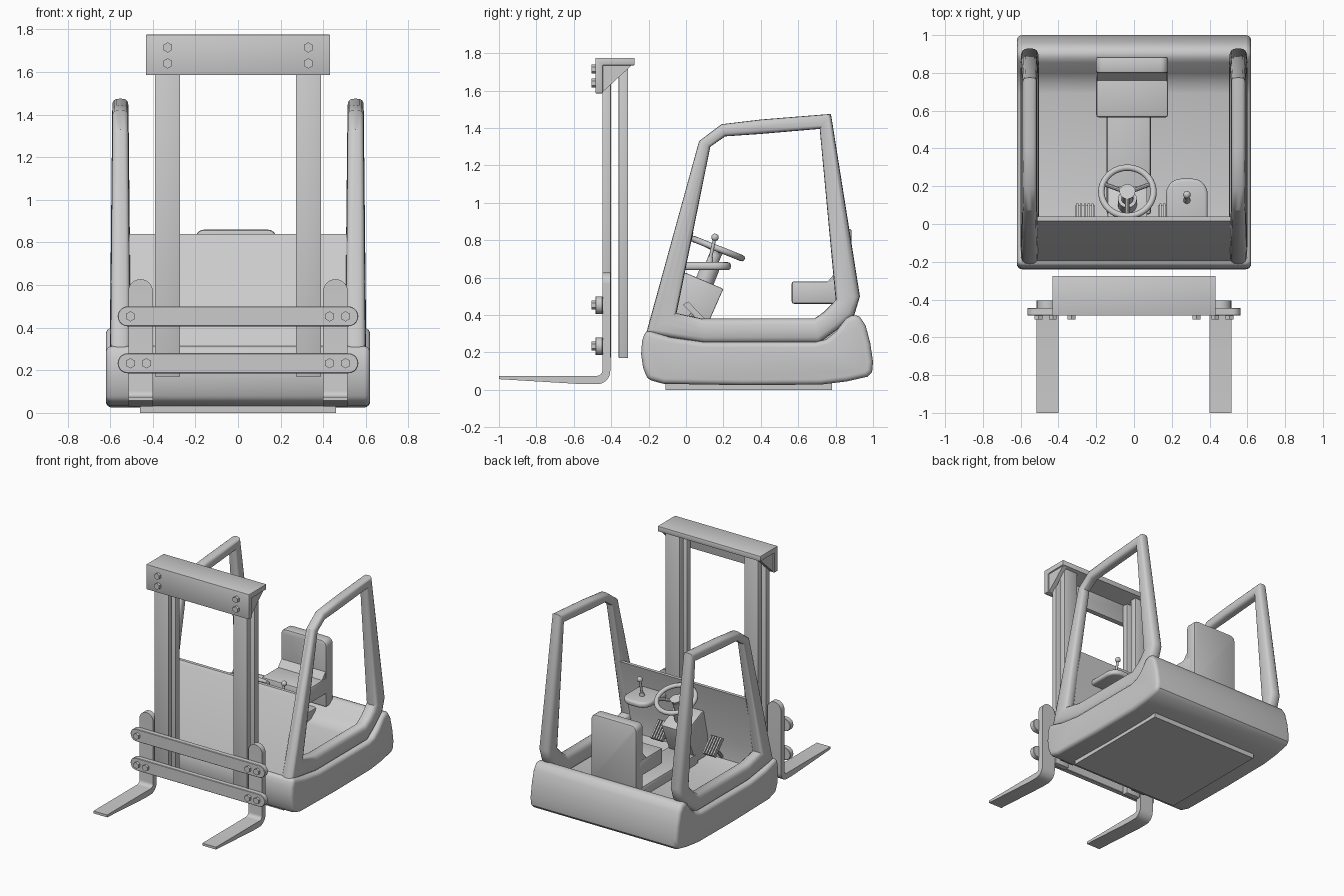
import bpy, bmesh, math
from mathutils import Vector

if "Cube" in bpy.data.objects:
    bpy.data.objects.remove(bpy.data.objects["Cube"])

SIDES = ((-1, "left"), (1, "right"))


def finish(name, bm, bevel=0.0, segs=2, limit=50):
    bmesh.ops.recalc_face_normals(bm, faces=bm.faces)
    if bevel:
        edges = [e for e in bm.edges if len(e.link_faces) == 2
                 and e.calc_face_angle() > math.radians(limit)]
        bmesh.ops.bevel(bm, geom=edges, offset=bevel, segments=segs,
                        profile=0.5, affect='EDGES', clamp_overlap=True)
    me = bpy.data.meshes.new(name)
    bm.to_mesh(me)
    bm.free()
    ob = bpy.data.objects.new(name, me)
    bpy.context.collection.objects.link(ob)
    bpy.ops.object.select_all(action='DESELECT')
    ob.select_set(True)
    bpy.context.view_layer.objects.active = ob
    bpy.ops.object.shade_smooth_by_angle(angle=math.radians(35))
    return ob


def prism(name, axis, pts, a, b, bevel=0.0, segs=2, limit=50):
    """Extrude a 2D profile along an axis (the other two axes in xyz order)."""
    bm = bmesh.new()

    def place(p, h):
        c = list(p)
        c.insert("xyz".index(axis), h)
        return bm.verts.new(c)
    r0, r1 = ([place(p, h) for p in pts] for h in (a, b))
    bm.faces.new(r0)
    bm.faces.new(r1)
    n = len(pts)
    for i in range(n):
        j = (i + 1) % n
        bm.faces.new((r0[i], r0[j], r1[j], r1[i]))
    return finish(name, bm, bevel, segs, limit)


def box(name, x, y, z, bevel=0.0):
    return prism(name, 'z', [(x[0], y[0]), (x[1], y[0]), (x[1], y[1]), (x[0], y[1])],
                 z[0], z[1], bevel)


def arc(cx, cy, r, a0, a1, n=8):
    return [(cx + r * math.cos(math.radians(a0 + (a1 - a0) * i / n)),
             cy + r * math.sin(math.radians(a0 + (a1 - a0) * i / n))) for i in range(n + 1)]


def rod(name, p, q, r, r2=None, n=16):
    p, q = Vector(p), Vector(q)
    bm = bmesh.new()
    bmesh.ops.create_cone(bm, cap_ends=True, segments=n, radius1=r,
                          radius2=r if r2 is None else r2, depth=(q - p).length)
    ob = finish(name, bm)
    ob.location = (p + q) / 2
    ob.rotation_euler = (q - p).to_track_quat('Z', 'Y').to_euler()
    return ob


def bolt(x, z):
    rod("bolt", (x, -0.48, z), (x, -0.505, z), 0.024, n=6)


# Lower body and floor
prism("body", 'x', [(-0.215, 0.32), (-0.235, 0.26), (-0.24, 0.19), (-0.23, 0.12), (-0.205, 0.055),
                    (-0.12, 0.032), (0.3, 0.025), (0.72, 0.028), (0.86, 0.045), (0.97, 0.07),
                    (0.995, 0.095), (1.0, 0.15), (0.985, 0.25), (0.96, 0.345), (0.93, 0.39),
                    (0.895, 0.405), (0.855, 0.38), (0.8, 0.31), (0.75, 0.27), (0.69, 0.255),
                    (0.1, 0.255), (-0.08, 0.28)], -0.62, 0.62, 0.028, 4)
box("base_plate", (-0.46, 0.46), (-0.11, 0.78), (0, 0.06))
box("floor_tunnel", (-0.145, 0.09), (0.05, 0.87), (0.24, 0.33), 0.015)

# Sloped front panel
prism("front_panel", 'x', [(-0.205, 0.29), (0.0, 0.82), (0.015, 0.84), (0.04, 0.84),
                           (-0.06, 0.42), (-0.06, 0.27)], -0.53, 0.53)

# Side frames: rounded section swept between an outer and an inner outline
RING = [(-0.215, 0.295, -0.05, 0.41), (0.07, 1.33, 0.13, 1.30), (0.19, 1.42, 0.21, 1.355),
        (0.40, 1.445, 0.40, 1.368), (0.775, 1.475, 0.715, 1.395), (0.93, 0.50, 0.80, 0.48),
        (0.90, 0.40, 0.77, 0.45), (0.82, 0.33, 0.735, 0.415), (0.71, 0.25, 0.685, 0.38),
        (0.1, 0.25, 0.09, 0.38)]
for s, side in SIDES:
    bm = bmesh.new()
    rows, n = [], 16
    for oy, oz, iy, iz in RING:
        half = 0.038 if oz > 0.6 else 0.048
        row = []
        for k in range(n):
            c, d = math.cos(math.tau * k / n), math.sin(math.tau * k / n)
            u = math.copysign(abs(c) ** 0.65, c)
            t = 0.5 + 0.5 * math.copysign(abs(d) ** 0.65, d)
            row.append(bm.verts.new((s * (0.552 + half * u), oy + (iy - oy) * t, oz + (iz - oz) * t)))
        rows.append(row)
    for i in range(len(rows)):
        a, b = rows[i], rows[(i + 1) % len(rows)]
        for k in range(n):
            m = (k + 1) % n
            bm.faces.new((a[k], a[m], b[m], b[k]))
    finish(side + "_side_frame", bm)

# Seat
box("seat_cushion", (-0.2, 0.18), (0.565, 0.85), (0.46, 0.58), 0.012)
prism("seat_fillet", 'x', [(0.755, 0.575), (0.805, 0.635), (0.82, 0.575)], -0.195, 0.175)
prism("seat_back", 'y', [(-0.2, 0.36), (0.18, 0.36)] + arc(0.14, 0.82, 0.04, 0, 90, 4)
      + arc(-0.16, 0.82, 0.04, 90, 180, 4), 0.8, 0.885, 0.01)

# Steering column and wheel
prism("steering_console", 'x', [(-0.14, 0.27), (-0.02, 0.62), (0.0, 0.625), (0.2, 0.54),
                                (0.125, 0.37), (0.08, 0.27)], -0.14, 0.07, 0.006)
hub = Vector((-0.035, 0.17, 0.755))
axis = Vector((0, 0.37, 0.93)).normalized()
rod("steering_column", hub - axis * 0.19, hub - axis * 0.1, 0.05)
rod("steering_shaft", hub - axis * 0.11, hub - axis * 0.01, 0.032)
rod("steering_hub", hub - axis * 0.05, hub + axis * 0.005, 0.026, 0.042)
bpy.ops.mesh.primitive_torus_add(major_radius=0.138, minor_radius=0.017, major_segments=40,
                                 minor_segments=12, location=hub,
                                 rotation=axis.to_track_quat('Z', 'Y').to_euler())
bpy.context.object.name = "steering_wheel"
bpy.ops.object.shade_smooth()
across = axis.cross(Vector((1, 0, 0)))
for a in (20, 160, 270):
    d = Vector((1, 0, 0)) * math.cos(math.radians(a)) + across * math.sin(math.radians(a))
    rod("steering_spoke", hub - axis * 0.01, hub + d * 0.135, 0.012, n=10)

# Lever console
prism("lever_console", 'z', [(0.17, -0.05), (0.39, -0.05), (0.39, 0.13)] + arc(0.31, 0.16, 0.08, 0, 90, 5)
      + arc(0.25, 0.16, 0.08, 90, 180, 5) + [(0.17, 0.13)], 0.64, 0.682, 0.016, 3)
rod("lever_boot", (0.28, 0.125, 0.675), (0.28, 0.132, 0.71), 0.02, 0.013)
rod("lever", (0.28, 0.125, 0.68), (0.28, 0.153, 0.81), 0.009)
bpy.ops.mesh.primitive_uv_sphere_add(segments=16, ring_count=10, radius=0.02, location=(0.28, 0.155, 0.815))
bpy.context.object.name = "lever_knob"
bpy.ops.object.shade_smooth()

# Ribbed pedals
for x0 in (-0.31, 0.13):
    prism("pedal", 'x', [(-0.015, 0.455), (0.0, 0.468), (0.1, 0.365), (0.085, 0.35)], x0, x0 + 0.1)
    for i in range(5):
        x = x0 + 0.004 + i * 0.02
        prism("pedal_rib", 'x', [(0.0, 0.46), (0.012, 0.472), (0.108, 0.372), (0.094, 0.36)], x, x + 0.012)
    rod("pedal_arm", (x0 + 0.05, 0.04, 0.41), (x0 + 0.05, -0.06, 0.29), 0.012, n=8)

# Mast rails, forks and gussets, mirrored
FORK = ([(-1.0, 0.075), (-1.0, 0.057), (-0.55, 0.03)] + arc(-0.475, 0.1, 0.07, -90, 0)
        + [(-0.405, 0.57), (-0.447, 0.57)] + arc(-0.475, 0.103, 0.028, 0, -90, 6))
for s, side in SIDES:
    def span(a, b):
        return sorted((s * a, s * b))
    box(side + "_front_rail", span(0.272, 0.39), (-0.447, -0.402), (0.17, 1.73), 0.004)
    box(side + "_rear_rail", span(0.272, 0.39), (-0.36, -0.31), (0.17, 1.74), 0.004)
    prism(side + "_fork", 'x', FORK, *span(0.40, 0.515))
    prism(side + "_fork_top", 'y', arc(s * 0.4575, 0.57, 0.0575, 0, 180, 12), -0.447, -0.405)
    prism(side + "_gusset", 'x', [(-0.447, 1.74), (-0.447, 1.59), (-0.285, 1.74)], *span(0.385, 0.42))
    for z in (1.715, 1.64):
        bolt(s * 0.33, z)

# Top crossbeam, an angle section
prism("crossbeam", 'x', [(-0.485, 1.585), (-0.485, 1.775), (-0.275, 1.775), (-0.275, 1.735),
                         (-0.445, 1.735), (-0.445, 1.585)], -0.432, 0.432, 0.004)

# Carriage bars with rounded ends
for name, z in (("upper", 0.453), ("lower", 0.233)):
    prism(name + "_carriage_bar", 'y', arc(0.518, z, 0.047, -90, 90, 10) + arc(-0.518, z, 0.047, 90, 270, 10),
          -0.485, -0.445, 0.003, 1)
for x, z in ((-0.505, 0.453), (0.43, 0.453), (0.505, 0.453),
             (-0.505, 0.233), (-0.43, 0.233), (0.43, 0.233), (0.505, 0.233)):
    bolt(x, z)
